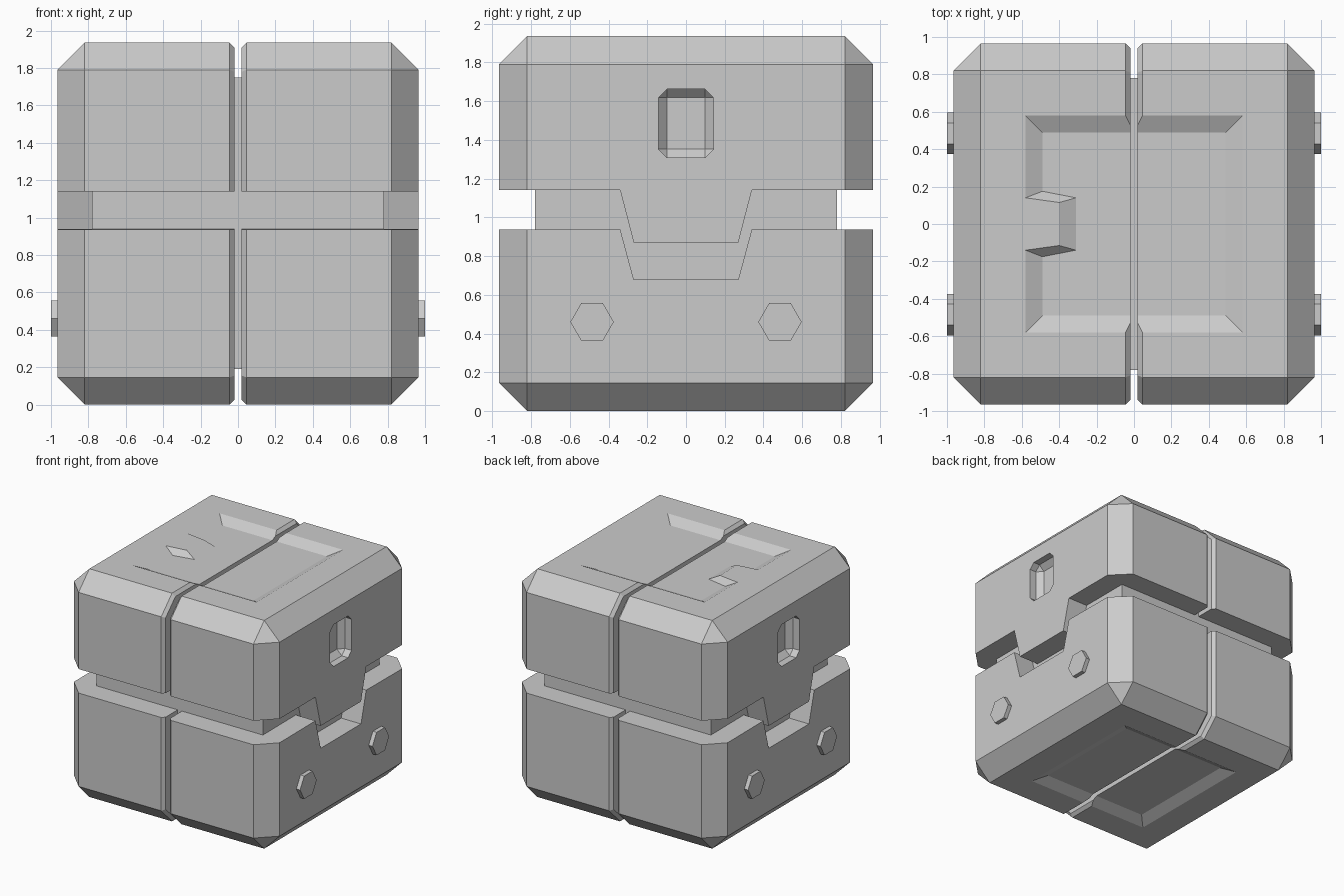
import bpy, bmesh, math
from mathutils import Vector

if "Cube" in bpy.data.objects:
    bpy.data.objects.remove(bpy.data.objects["Cube"])

R, C, H = 0.965, 0.145, 1.935      # half width, edge chamfer, height
MID = H / 2


def make(name, bm):
    bmesh.ops.remove_doubles(bm, verts=bm.verts, dist=1e-5)
    bmesh.ops.recalc_face_normals(bm, faces=bm.faces)
    me = bpy.data.meshes.new(name)
    bm.to_mesh(me)
    bm.free()
    ob = bpy.data.objects.new(name, me)
    bpy.context.collection.objects.link(ob)
    return ob


def loft(name, loops):
    """Skin matching point loops and cap both ends."""
    bm = bmesh.new()
    rings = [[bm.verts.new(p) for p in loop] for loop in loops]
    n = len(rings[0])
    for a, b in zip(rings, rings[1:]):
        for i in range(n):
            j = (i + 1) % n
            bm.faces.new((a[i], a[j], b[j], b[i]))
    bm.faces.new(rings[0])
    bm.faces.new(rings[-1])
    bmesh.ops.remove_doubles(bm, verts=bm.verts, dist=1e-5)
    bmesh.ops.dissolve_degenerate(bm, edges=bm.edges, dist=1e-5)
    return make(name, bm)


def box(name, centre, size, bevel=0):
    bm = bmesh.new()
    bmesh.ops.create_cube(bm, size=1)
    for v in bm.verts:
        v.co = Vector(centre) + Vector([a * b for a, b in zip(v.co, size)])
    if bevel:
        bmesh.ops.bevel(bm, geom=bm.edges[:], offset=bevel, segments=1, affect='EDGES')
    return make(name, bm)


def cut(ob, cutter):
    m = ob.modifiers.new("cut", 'BOOLEAN')
    m.operation, m.solver, m.object = 'DIFFERENCE', 'EXACT', cutter
    bpy.context.view_layer.objects.active = ob
    bpy.ops.object.modifier_apply(modifier=m.name)


def section(x, inset, chamfer=C):
    """Octagonal y/z outline of the crate at a given x."""
    r, h = R - inset, MID - inset
    pts = [(r, h - chamfer), (r - chamfer, h)]
    q = pts + [(-y, z) for y, z in reversed(pts)]
    q += [(-y, -z) for y, z in q]
    return [(x, y, MID + z) for y, z in q]


# zigzag gap between upper and lower shell, with interlocking side tabs
gap_profile = [(-1.2, 1.14), (-.34, 1.14), (-.27, .87), (.27, .87), (.34, 1.14), (1.2, 1.14),
               (1.2, .935), (.34, .94), (.27, .68), (-.27, .68), (-.34, .94), (-1.2, .935)]
gap = loft("gap_cutter", [[(x, y, z) for y, z in gap_profile] for x in (-1.3, 1.3)])

# sloped recesses in top (with a tab) and bottom
outer = [(-.58, -.58), (.58, -.58), (.58, .58), (-.58, .58),
         (-.58, .14), (-.40, .115), (-.40, -.115), (-.58, -.14)]
inner = [(-.49, -.49), (.49, -.49), (.49, .49), (-.49, .49),
         (-.49, .175), (-.31, .14), (-.31, -.14), (-.49, -.175)]
D = 0.045


def recess(name, count, z, s):
    o, i = outer[:count], inner[:count]
    return loft(name, [[(x, y, z + s * .1) for x, y in o],
                       [(x, y, z) for x, y in o],
                       [(x, y, z - s * D) for x, y in i]])


cutters = [gap, recess("top_recess_cutter", 8, H, 1), recess("bottom_recess_cutter", 4, 0, -1)]

for side, s in (("left", -1), ("right", 1)):
    # chamfered half shell, bevelled along the centre slit
    shell = loft("shell_" + side, [section(s * .02, .025, C - .015), section(s * .045, 0),
                                   section(s * (R - C), 0), section(s * R, C, 0)])
    # handle pocket
    pocket = box("pocket_cutter_" + side, (s * .985, 0, 1.485), (.25, .285, .355), .045)
    cutters.append(pocket)
    for c in cutters[:3] + [pocket]:
        cut(shell, c)
    # hexagonal bolts
    for end, y in (("front", -.485), ("back", .485)):
        hexa = [(y + .112 * math.cos(k * math.pi / 3), .46 + .112 * math.sin(k * math.pi / 3))
                for k in range(6)]
        loft(f"bolt_{side}_{end}", [[(x, a, b) for a, b in hexa] for x in (s * .93, s)])

# inner core visible through slit and gap
box("core", (0, 0, .97), (1.56, 1.56, 1.56))

for c in cutters:
    bpy.data.objects.remove(c)
